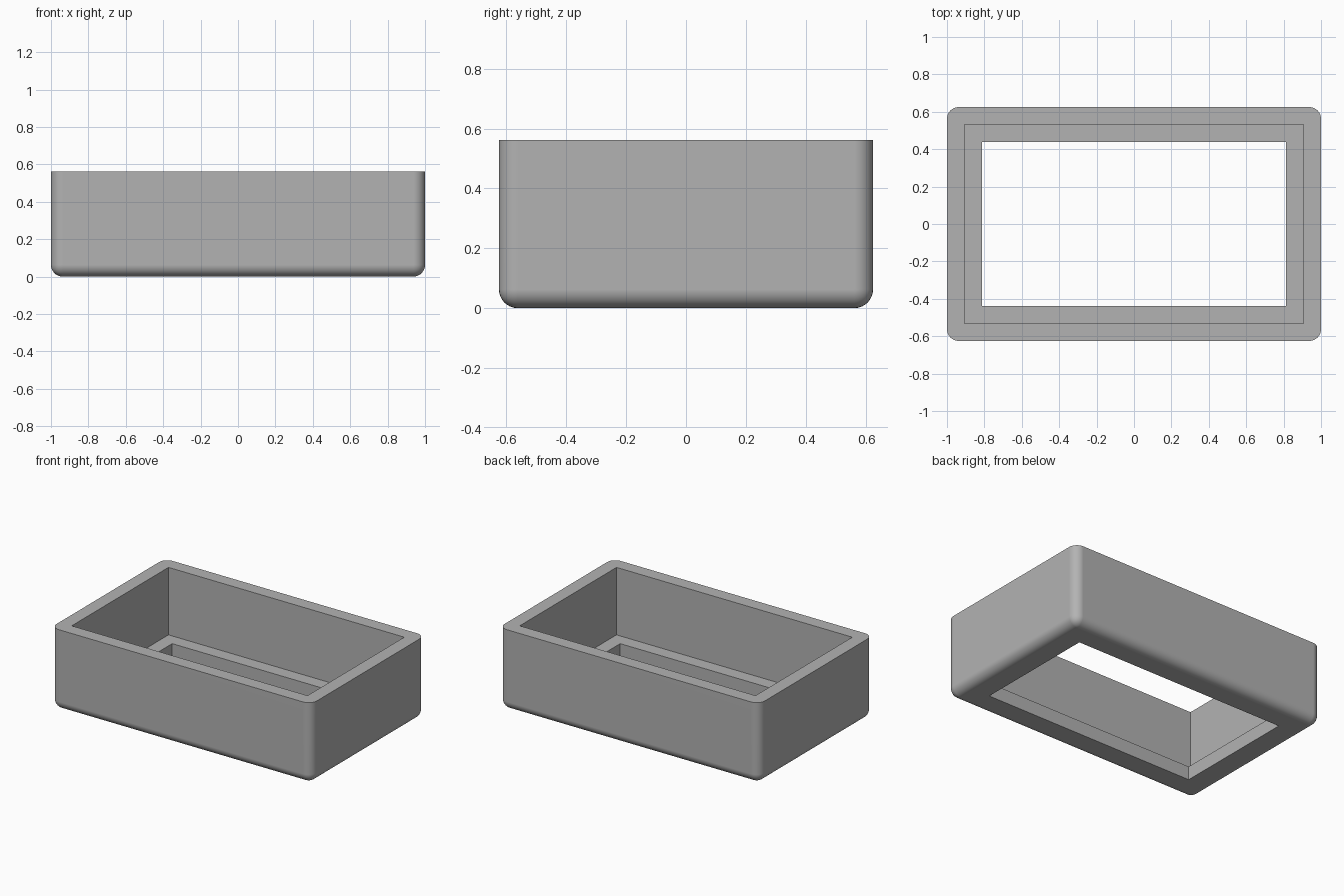
import bpy, bmesh, math

if "Cube" in bpy.data.objects:
    bpy.data.objects.remove(bpy.data.objects["Cube"])

W, D, H = 2.0, 1.25, 0.5625      # outer size
WALL, LEDGE, FLOOR = 0.09375, 0.1875, 0.09375
RADIUS = 0.0625

grey = bpy.data.materials.new("plain grey")
grey.diffuse_color = (0.45, 0.45, 0.45, 1)
grey.use_nodes = True
grey.node_tree.nodes["Principled BSDF"].inputs["Base Color"].default_value = grey.diffuse_color


def box(name, w, d, z0, z1, radius=0):
    """Box from z0 to z1; with a radius, round every edge except the top rim."""
    bm = bmesh.new()
    bmesh.ops.create_cube(bm, size=1)
    for v in bm.verts:
        v.co = (v.co.x * w, v.co.y * d, z0 + (v.co.z + 0.5) * (z1 - z0))
    if radius:
        edges = [e for e in bm.edges if min(v.co.z for v in e.verts) < z1 - 1e-4]
        bmesh.ops.bevel(bm, geom=edges, offset=radius, segments=8,
                        profile=0.5, affect='EDGES')
    mesh = bpy.data.meshes.new(name)
    bm.to_mesh(mesh)
    bm.free()
    mesh.materials.append(grey)
    obj = bpy.data.objects.new(name, mesh)
    bpy.context.collection.objects.link(obj)
    return obj


# Outer shell, rounded at the corners and underside, flat on top
tray = box("open_tray", W, D, 0, H, RADIUS)
bpy.context.view_layer.objects.active = tray
tray.select_set(True)

# Main cavity, then the smaller window through the floor
cutters = [
    box("cavity_cutter", W - 2 * WALL, D - 2 * WALL, FLOOR, H + 0.2),
    box("floor_window_cutter", W - 2 * LEDGE, D - 2 * LEDGE, -0.2, FLOOR + 0.1),
]
for cutter in cutters:
    cutter.hide_render = True
    mod = tray.modifiers.new(cutter.name, 'BOOLEAN')
    mod.operation = 'DIFFERENCE'
    mod.solver = 'EXACT'
    mod.object = cutter
    bpy.ops.object.modifier_apply(modifier=mod.name)
for cutter in cutters:
    bpy.data.objects.remove(cutter)

# Smooth rounded edges, crisp flat faces
bpy.ops.object.shade_smooth_by_angle(angle=math.radians(30))
weighted = tray.modifiers.new("flat_face_normals", 'WEIGHTED_NORMAL')
weighted.keep_sharp = True
